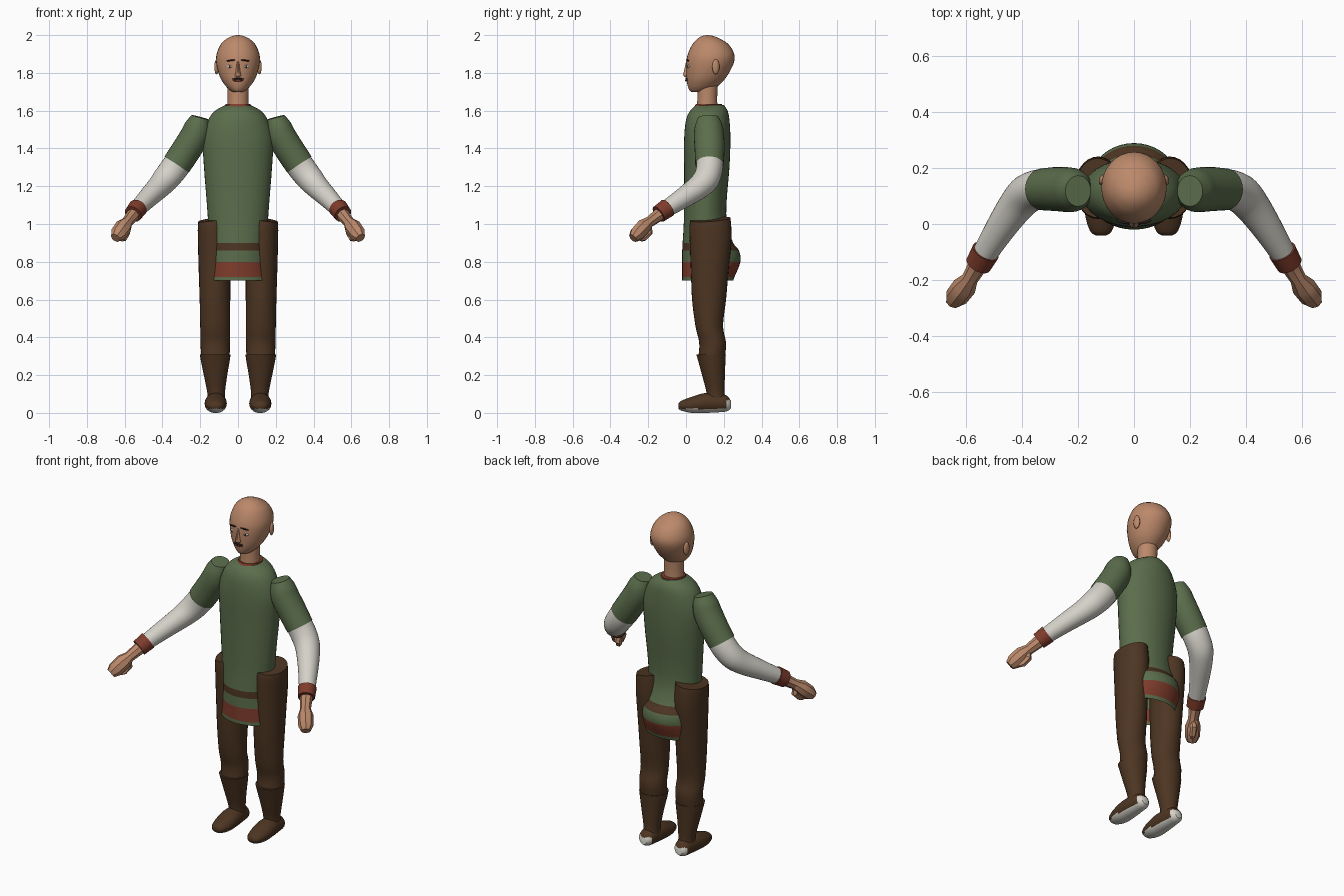
import bpy
import bmesh
from math import cos, sin, pi, radians
from mathutils import Vector, Matrix

cube = bpy.data.objects.get("Cube")
if cube:
    bpy.data.objects.remove(cube)


def material(name, r, g, b):
    m = bpy.data.materials.new(name)
    m.use_nodes = True
    m.diffuse_color = (r, g, b, 1)
    bsdf = m.node_tree.nodes["Principled BSDF"]
    bsdf.inputs["Base Color"].default_value = (r, g, b, 1)
    bsdf.inputs["Roughness"].default_value = 0.8
    return m


SKIN = material("skin", 0.50, 0.25, 0.145)
GREEN = material("green cloth", 0.105, 0.155, 0.072)
BROWN = material("brown leather", 0.075, 0.036, 0.016)
RED = material("red trim", 0.21, 0.045, 0.025)
WHITE = material("off white", 0.66, 0.64, 0.58)
DARK = material("dark hair", 0.02, 0.012, 0.01)

X, Y, Z = Vector((1, 0, 0)), Vector((0, 1, 0)), Vector((0, 0, 1))


def finish(name, bm, mats, rule=None, angle=40):
    bmesh.ops.recalc_face_normals(bm, faces=bm.faces)
    if rule:
        for f in bm.faces:
            f.material_index = rule(f.calc_center_median())
    me = bpy.data.meshes.new(name)
    bm.to_mesh(me)
    bm.free()
    for m in mats:
        me.materials.append(m)
    ob = bpy.data.objects.new(name, me)
    bpy.context.collection.objects.link(ob)
    bpy.ops.object.select_all(action="DESELECT")
    ob.select_set(True)
    bpy.context.view_layer.objects.active = ob
    if angle:
        bpy.ops.object.shade_smooth_by_angle(angle=radians(angle))
    return ob


def refine(rings, n):
    """Catmull-Rom steps between rings of (centre, half axis, half axis)."""
    out = []
    for i in range(len(rings) - 1):
        quad = [rings[max(i - 1, 0)], rings[i], rings[i + 1], rings[min(i + 2, len(rings) - 1)]]
        for k in range(n):
            t = k / n
            out.append(tuple(0.5 * (2 * b + (c - a) * t + (2 * a - 5 * b + 4 * c - d) * t * t
                                    + (3 * b - a - 3 * c + d) * t ** 3)
                             for a, b, c, d in zip(*quad)))
    return out + [rings[-1]]


def loft(name, rings, mats, sides=28, steps=4, caps=(True, True), rule=None, angle=40):
    bm = bmesh.new()
    loops = [[bm.verts.new(c + u * cos(2 * pi * k / sides) + v * sin(2 * pi * k / sides))
              for k in range(sides)] for c, u, v in refine(rings, steps)]
    for a, b in zip(loops, loops[1:]):
        for k in range(sides):
            j = (k + 1) % sides
            bm.faces.new((a[k], a[j], b[j], b[k]))
    for wanted, loop in zip(caps, (loops[0], loops[-1])):
        if wanted:
            bm.faces.new(loop)
    return finish(name, bm, mats, rule, angle)


def upright(rows, cx=0):
    """Rows of height, half width, front y, back y."""
    return [(Vector((cx, (f + b) / 2, z)), X * w, Y * (b - f) / 2) for z, w, f, b in rows]


def limb(points, s):
    """Points of x, y, z, radius across, radius upward, framed along the path."""
    ps = [Vector((p[0] * s, p[1], p[2])) for p in points]
    rings = []
    for i, p in enumerate(points):
        t = (ps[min(i + 1, len(ps) - 1)] - ps[max(i - 1, 0)]).normalized()
        if i == 0:
            t = (ps[1] - ps[0]).normalized()
        side = (Y - t * Y.dot(t)).normalized()
        rings.append((ps[i], side * p[3], t.cross(side) * p[4]))
    return rings


def blob(name, loc, size, mat, tilt=0, segs=16, turn=0):
    bm = bmesh.new()
    bmesh.ops.create_uvsphere(bm, u_segments=segs, v_segments=segs // 2, radius=1)
    m = (Matrix.Translation(loc) @ Matrix.Rotation(turn, 4, "Z")
         @ Matrix.Rotation(tilt, 4, "Y") @ Matrix.Diagonal((*size, 1)))
    bmesh.ops.transform(bm, matrix=m, verts=bm.verts)
    return finish(name, bm, [mat])


# Tunic with skirt: bands follow the height
def tunic_band(c):
    return 2 if 0.86 < c.z < 0.90 else 1 if 0.72 < c.z < 0.80 else 0


loft("tunic", upright([
    (0.70, .168, -.02, .25), (0.72, .168, -.02, .257), (0.80, .166, -.02, .288),
    (0.86, .162, -.02, .28), (0.90, .157, -.018, .25), (1.00, .158, -.012, .217),
    (1.12, .166, -.01, .215), (1.30, .18, -.01, .23), (1.45, .186, -.01, .235),
    (1.55, .158, 0, .23), (1.60, .12, .022, .22), (1.63, .065, .055, .2)]),
    [GREEN, RED, BROWN], sides=40, caps=(False, True), rule=tunic_band)

# Neck, collar and head
loft("neck", upright([(1.58, .058, .055, .17), (1.66, .055, .06, .165), (1.76, .056, .06, .17)]), [SKIN])
loft("collar", upright([(1.622, .07, .045, .195), (1.634, .066, .052, .19)]), [RED], steps=1)
loft("head", upright([
    (1.698, .022, .03, .1), (1.708, .042, .018, .135), (1.735, .069, .008, .175),
    (1.78, .096, .002, .215), (1.85, .115, .001, .252), (1.90, .113, .01, .255),
    (1.95, .092, .033, .226), (1.98, .061, .06, .182), (1.995, .03, .085, .145),
    (2.0, .006, .107, .121)]), [SKIN], sides=32, angle=60)

# Face
loft("nose", upright([(1.775, .006, 0, .02), (1.785, .017, -.014, .02),
                      (1.80, .013, -.014, .02), (1.86, .007, .0, .02)]), [SKIN], sides=10, steps=2)
blob("upper_lip", (0, .003, 1.768), (.032, .007, .005), DARK)
blob("lower_lip", (0, .003, 1.760), (.028, .008, .006), RED)
for s, side in ((1, "left"), (-1, "right")):
    blob(side + "_eye", (.044 * s, .012, 1.834), (.015, .006, .008), WHITE, turn=.2 * s)
    blob(side + "_pupil", (.044 * s, .0065, 1.834), (.005, .003, .006), DARK)
    blob(side + "_eyebrow", (.038 * s, .008, 1.866), (.025, .007, .004), DARK, tilt=.12 * s, turn=.2 * s)
    blob(side + "_ear", (.113 * s, .158, 1.832), (.012, .02, .04), SKIN, turn=.25 * s)

# Arms
for s, side in ((1, "left"), (-1, "right")):
    loft(side + "_sleeve", limb([
        (.2, .118, 1.565, .055, .047), (.212, .12, 1.52, .073, .068),
        (.23, .122, 1.465, .08, .077), (.275, .125, 1.39, .079, .078),
        (.325, .124, 1.315, .075, .077)], s), [GREEN], caps=(True, False))
    loft(side + "_forearm_sleeve", limb([
        (.3, .125, 1.35, .071, .073), (.34, .124, 1.292, .071, .074),
        (.385, .105, 1.235, .07, .07), (.425, .06, 1.19, .064, .062),
        (.48, -.02, 1.135, .054, .053), (.542, -.12, 1.07, .043, .043)], s), [WHITE])
    loft(side + "_cuff", limb([
        (.53, -.098, 1.085, .051, .051), (.556, -.145, 1.052, .047, .047)], s), [RED], steps=1)
    loft(side + "_hand", limb([
        (.545, -.125, 1.062, .037, .037), (.586, -.195, 1.01, .029, .03),
        (.606, -.224, .985, .042, .045), (.635, -.262, .945, .04, .043),
        (.648, -.281, .926, .026, .028)], s), [SKIN], sides=8, steps=1, angle=25)
    loft(side + "_thumb", limb([
        (.588, -.2, .99, .018, .018), (.589, -.195, .955, .02, .021),
        (.603, -.222, .925, .017, .018), (.615, -.24, .916, .01, .01)], s),
        [SKIN], sides=6, steps=1, angle=25)


# Legs, boots and shoes
def shoe_colour(c):
    return 1 if c.z < .022 or (c.y > .214 and c.z < .066) else 0


for s, side in ((1, "left"), (-1, "right")):
    leg = []
    for z, inner, outer, front, back in (
            (.29, .045, .196, .065, .205), (.37, .042, .198, .07, .212),
            (.46, .042, .2, .05, .196), (.60, .041, .203, .032, .212),
            (.75, .04, .208, .026, .225), (.90, .042, .212, .02, .24),
            (.98, .045, .213, .018, .24), (1.025, .05, .21, .022, .235)):
        leg += upright([(z, (outer - inner) / 2, front, back)], (inner + outer) / 2 * s)
    # The waist end slants up toward the middle
    c, u, v = leg[-1]
    leg[-1] = (c, u - Z * .012 * s, v + Z * .008)
    loft(side + "_trouser_leg", leg, [BROWN])
    boot = []
    for z, x, w, front, back in (
            (.07, .116, .047, .105, .21), (.11, .116, .047, .108, .204),
            (.20, .119, .062, .085, .206), (.28, .12, .077, .063, .209),
            (.31, .121, .081, .054, .211)):
        boot += upright([(z, w, front, back)], x * s)
    loft(side + "_boot_shaft", boot, [BROWN])
    shoe = [(Vector((.118 * s, y, (low + top) / 2)), X * w, Z * (top - low) / 2)
            for y, low, top, w in (
                (-.041, .024, .048, .018), (-.025, .012, .064, .039), (.03, 0, .085, .056),
                (.1, 0, .105, .058), (.17, .003, .104, .05), (.215, .008, .092, .043),
                (.237, .022, .065, .022))]
    loft(side + "_shoe", shoe, [BROWN, WHITE], rule=shoe_colour)
